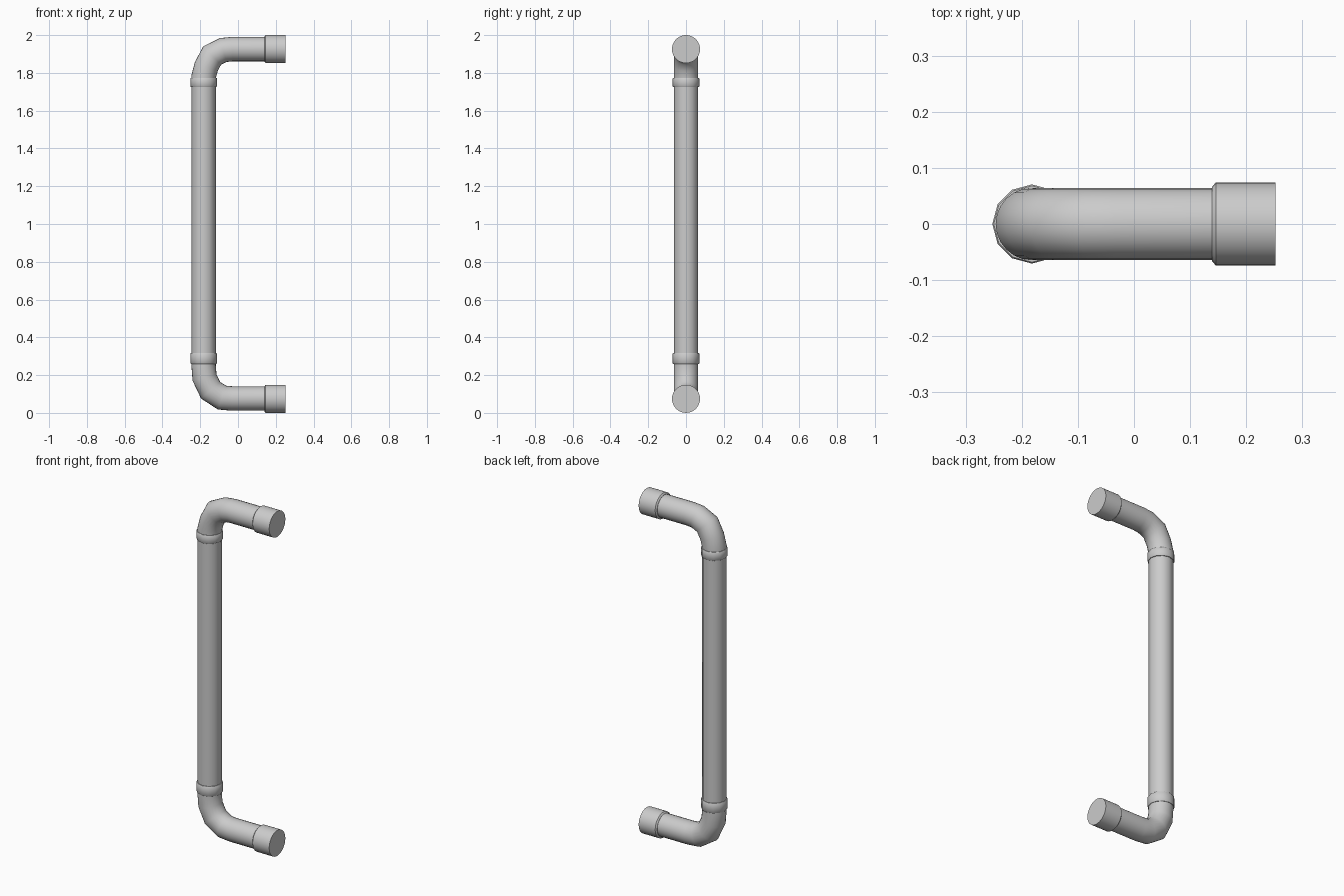
import bpy, bmesh, math
from mathutils import Vector

if "Cube" in bpy.data.objects:
    bpy.data.objects.remove(bpy.data.objects["Cube"])


def sweep(name, path, radii, sides):
    """Round tube along a path in the XZ plane, mitred at bends, capped at both ends."""
    pts = [Vector((x, 0, z)) for x, z in path]
    bm = bmesh.new()
    rings = []
    for i, p in enumerate(pts):
        a = (p - pts[i - 1]).normalized() if i else (pts[1] - p).normalized()
        b = (pts[i + 1] - p).normalized() if i < len(pts) - 1 else a
        t = (a + b).normalized()
        side = Vector((0, 1, 0)).cross(t)
        stretch = 1 / max(t.dot(a), 0.5)
        ring = []
        for k in range(sides):
            ang = 2 * math.pi * k / sides
            ring.append(bm.verts.new(p + radii[i] * (side * math.cos(ang) * stretch
                                                     + Vector((0, math.sin(ang), 0)))))
        rings.append(ring)
    for r, s in zip(rings, rings[1:]):
        for k in range(sides):
            n = (k + 1) % sides
            bm.faces.new((r[k], r[n], s[n], s[k]))
    bm.faces.new(rings[0])
    bm.faces.new(rings[-1])
    bmesh.ops.recalc_face_normals(bm, faces=bm.faces)
    me = bpy.data.meshes.new(name)
    bm.to_mesh(me)
    bm.free()
    ob = bpy.data.objects.new(name, me)
    bpy.context.collection.objects.link(ob)
    bpy.ops.object.select_all(action='DESELECT')
    ob.select_set(True)
    bpy.context.view_layer.objects.active = ob
    bpy.ops.object.shade_smooth_by_angle(angle=math.radians(40))
    return ob


X = -0.182   # axis of the upright
R = 0.0645   # tube radius

# Upright grip
sweep("grip_tube", [(X, 0.28), (X, 1.76)], [R, R], 12)

# Elbows running out to the mounting ends
bends = {
    "upper": [(X, 1.74), (X, 1.78), (-0.168, 1.833), (-0.137, 1.892),
              (-0.078, 1.921), (-0.03, 1.926), (0.15, 1.926)],
    "lower": [(X, 0.30), (X, 0.25), (-0.177, 0.187), (-0.145, 0.120),
              (-0.085, 0.081), (-0.03, 0.076), (0.15, 0.076)],
}
for where, path in bends.items():
    sweep(where + "_elbow", path, [R] * len(path), 24)

# Collars where the elbows meet the grip
for where, z0, z1 in (("upper", 1.725, 1.774), ("lower", 0.26, 0.317)):
    sweep(where + "_collar",
          [(X, z0), (X, z0 + 0.003), (X, z1 - 0.003), (X, z1)],
          [0.068, 0.0705, 0.0705, 0.068], 12)

# Mounting sockets with a chamfered shoulder
for where, z in (("upper", 1.926), ("lower", 0.0745)):
    sweep(where + "_socket", [(0.139, z), (0.146, z), (0.252, z)],
          [0.066, 0.0742, 0.0742], 32)
